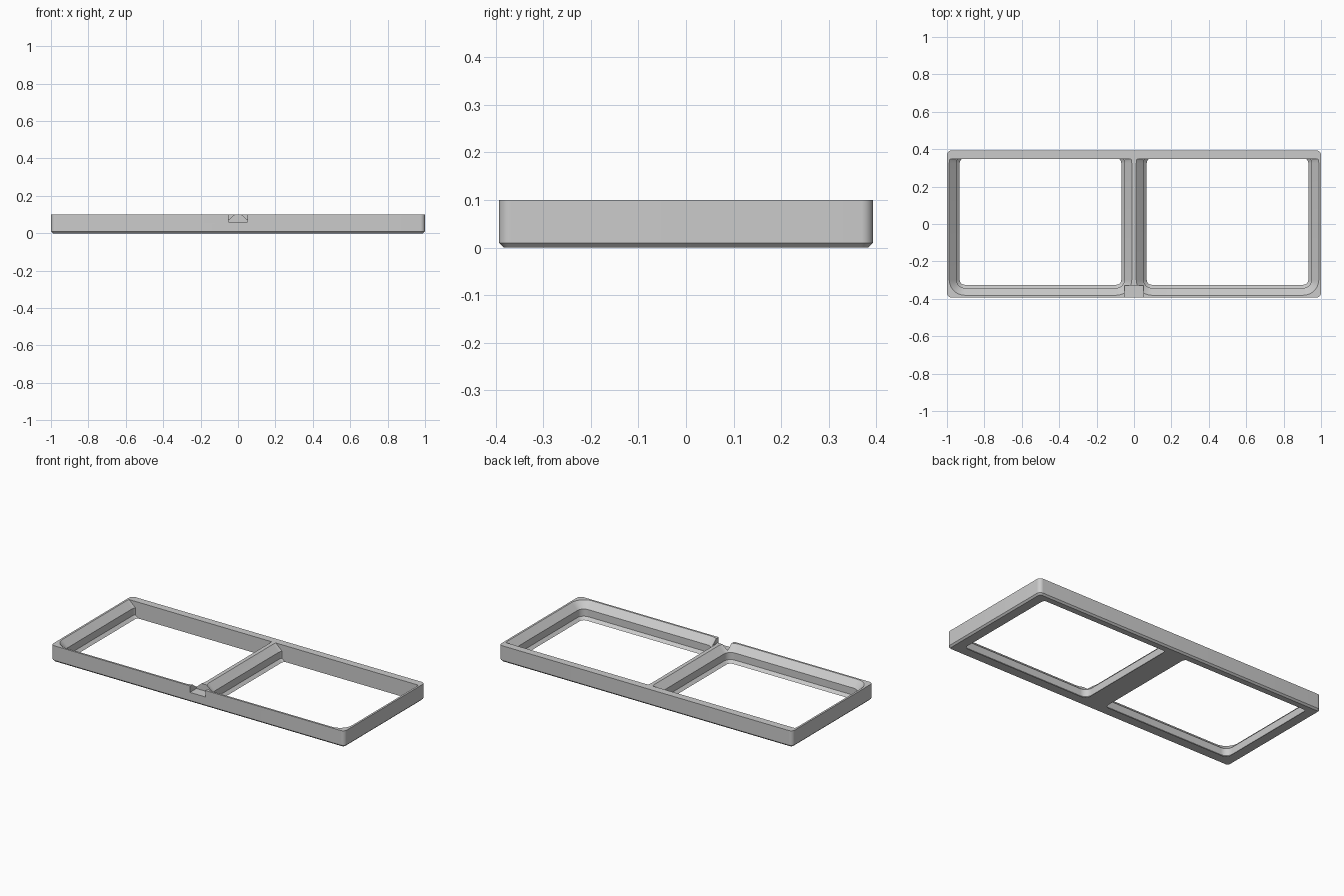
import bpy, bmesh, math
from mathutils import Vector

cube = bpy.data.objects.get("Cube")
if cube:
    bpy.data.objects.remove(cube, do_unlink=True)

HEIGHT, HALF_Y, WALL_Y = 0.1, 0.393, 0.347

grey = bpy.data.materials.new("plain grey")
grey.use_nodes = True
grey.diffuse_color = (0.6, 0.6, 0.6, 1)
grey.node_tree.nodes["Principled BSDF"].inputs["Base Color"].default_value = (0.6, 0.6, 0.6, 1)


def rounded_loop(bm, x0, x1, y0, y1, r, z, segs=10):
    """Ring of vertices around a rounded rectangle."""
    corners = [(x1 - r, y1 - r), (x0 + r, y1 - r), (x0 + r, y0 + r), (x1 - r, y0 + r)]
    ring = []
    for i, (cx, cy) in enumerate(corners):
        for k in range(segs + 1):
            a = math.pi / 2 * (i + k / segs)
            ring.append(bm.verts.new((cx + r * math.cos(a), cy + r * math.sin(a), z)))
    return ring


def loft(name, rect, radius, profile, clip_y=None):
    """Solid from rounded rectangles; profile is a list of (inset, z)."""
    x0, x1, y0, y1 = rect
    bm = bmesh.new()
    rings = [rounded_loop(bm, x0 + d, x1 - d, y0 + d, y1 - d, radius - d, z) for d, z in profile]
    n = len(rings[0])
    for low, high in zip(rings, rings[1:]):
        for i in range(n):
            j = (i + 1) % n
            bm.faces.new((low[i], low[j], high[j], high[i]))
    bm.faces.new(rings[0][::-1])
    bm.faces.new(rings[-1])
    if clip_y is not None:
        geom = bm.verts[:] + bm.edges[:] + bm.faces[:]
        cut = bmesh.ops.bisect_plane(bm, geom=geom, plane_co=Vector((0, clip_y, 0)),
                                     plane_no=Vector((0, 1, 0)), clear_outer=True)
        edges = [e for e in cut["geom_cut"] if isinstance(e, bmesh.types.BMEdge)]
        bmesh.ops.contextual_create(bm, geom=edges)
    bmesh.ops.recalc_face_normals(bm, faces=bm.faces[:])
    mesh = bpy.data.meshes.new(name)
    bm.to_mesh(mesh)
    bm.free()
    mesh.materials.append(grey)
    obj = bpy.data.objects.new(name, mesh)
    bpy.context.collection.objects.link(obj)
    return obj


# Outer block with a small bevel around the bottom
frame = loft("tray_frame", (-1, 1, -HALF_Y, HALF_Y), 0.025,
             [(0.01, 0), (0, 0.01), (0, HEIGHT)])

# Two stepped cells, cut off straight at the back wall
cell_profile = [(0.068, -0.02), (0.068, 0), (0.051, 0.017), (0.051, 0.061),
                (0.012, HEIGHT), (0.012, 0.13)]
cutters = [loft("cell_cutter", (x, x + 1, -HALF_Y, 0.42), 0.095, cell_profile, WALL_Y)
           for x in (-1, 0)]

# Notch in the middle of the front rail
bpy.ops.mesh.primitive_cube_add(size=1, location=(0, -0.38, 0.11))
notch = bpy.context.object
notch.name = "notch_cutter"
notch.scale = (0.104, 0.1, 0.1)
notch.data.materials.append(grey)
cutters.append(notch)

bpy.context.view_layer.update()
bpy.ops.object.select_all(action="DESELECT")
bpy.context.view_layer.objects.active = frame
frame.select_set(True)
for cutter in cutters:
    cutter.hide_render = True
    mod = frame.modifiers.new("cut", "BOOLEAN")
    mod.operation = "DIFFERENCE"
    mod.solver = "EXACT"
    mod.object = cutter
    bpy.ops.object.modifier_apply(modifier=mod.name)
for cutter in cutters:
    bpy.data.objects.remove(cutter, do_unlink=True)

bpy.ops.object.shade_smooth_by_angle(angle=math.radians(25))
